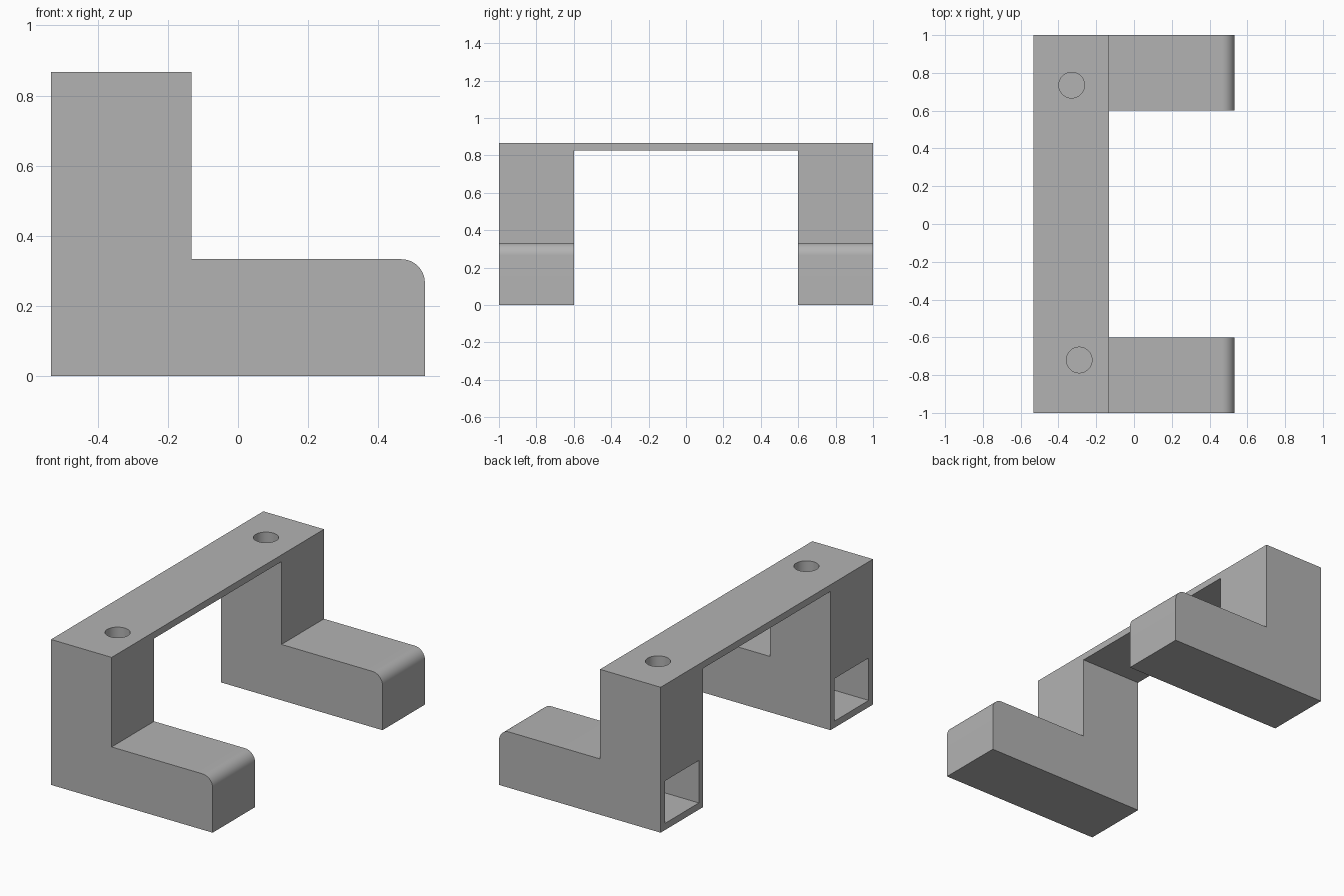
import bpy, bmesh, math
from mathutils import Matrix, Vector

cube = bpy.data.objects.get("Cube")
if cube:
    bpy.data.objects.remove(cube, do_unlink=True)

BACK, STEP, FRONT = -0.533, -0.133, 0.533
TOP, FOOT_TOP = 0.867, 0.333
WALL, ROUND, STEPS = 0.04, 0.067, 12

grey = bpy.data.materials.new("plain grey")
grey.use_nodes = True
colour = (0.45, 0.45, 0.45, 1)
grey.diffuse_color = colour
grey.node_tree.nodes["Principled BSDF"].inputs["Base Color"].default_value = colour


def make_object(name, bm):
    bmesh.ops.recalc_face_normals(bm, faces=bm.faces[:])
    mesh = bpy.data.meshes.new(name)
    bm.to_mesh(mesh)
    bm.free()
    mesh.materials.append(grey)
    obj = bpy.data.objects.new(name, mesh)
    bpy.context.collection.objects.link(obj)
    return obj


def box(name, low, high):
    low, high = Vector(low), Vector(high)
    bm = bmesh.new()
    size = Matrix.Diagonal((high - low).to_4d())
    bmesh.ops.create_cube(bm, size=1, matrix=Matrix.Translation((low + high) / 2) @ size)
    return make_object(name, bm)


def cylinder(name, x, y, radius, low, high):
    bm = bmesh.new()
    bmesh.ops.create_cone(bm, cap_ends=True, segments=48, radius1=radius, radius2=radius,
                          depth=high - low, matrix=Matrix.Translation((x, y, (low + high) / 2)))
    return make_object(name, bm)


def cut(target, cutter):
    cutter.hide_render = True
    mod = target.modifiers.new("cut", 'BOOLEAN')
    mod.operation, mod.solver, mod.object = 'DIFFERENCE', 'EXACT', cutter
    bpy.context.view_layer.objects.active = target
    bpy.ops.object.modifier_apply(modifier=mod.name)
    bpy.data.objects.remove(cutter, do_unlink=True)


# L-shaped side profile with a rounded toe, extruded over the full width
profile = [(BACK, 0), (FRONT, 0)]
for i in range(STEPS + 1):
    a = math.pi / 2 * i / STEPS
    profile.append((FRONT - ROUND + ROUND * math.cos(a), FOOT_TOP - ROUND + ROUND * math.sin(a)))
profile += [(STEP, FOOT_TOP), (STEP, TOP), (BACK, TOP)]
bm = bmesh.new()
face = bm.faces.new([bm.verts.new((x, -1, z)) for x, z in profile])
moved = bmesh.ops.extrude_face_region(bm, geom=[face])["geom"]
bmesh.ops.translate(bm, vec=(0, 2, 0), verts=[v for v in moved if isinstance(v, bmesh.types.BMVert)])
bracket = make_object("bracket", bm)

# Gap between the legs, leaving a thin bridge on top
cut(bracket, box("gap_cutter", (-1, -0.6, -1), (1, 0.6, TOP - WALL)))

# Each leg: a pocket open at the back and a screw hole from the top into it
for side, hole_x, hole_y in ((1, -0.33, 0.735), (-1, -0.29, -0.72)):
    cut(bracket, box("pocket_cutter", (BACK - 0.1, side * 0.8 - 0.16, WALL),
                     (FRONT - WALL, side * 0.8 + 0.16, FOOT_TOP - WALL)))
    cut(bracket, cylinder("hole_cutter", hole_x, hole_y, 0.068, 0.2, 1))

bpy.ops.object.select_all(action='DESELECT')
bracket.select_set(True)
bpy.context.view_layer.objects.active = bracket
bpy.ops.object.shade_smooth_by_angle(angle=math.radians(30))
